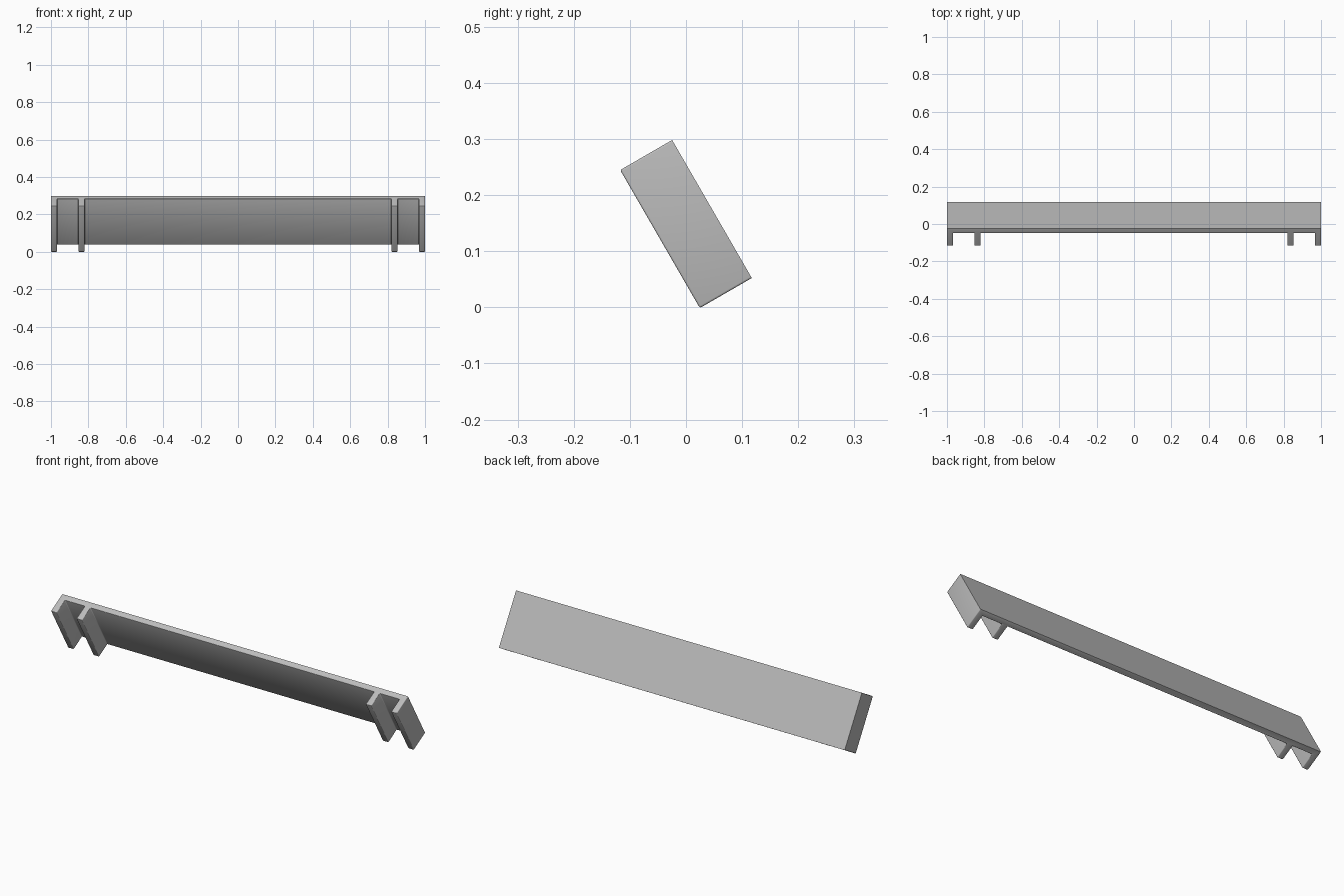
import bpy, bmesh, math
from mathutils import Matrix

if "Cube" in bpy.data.objects:
    bpy.data.objects.remove(bpy.data.objects["Cube"], do_unlink=True)

LENGTH, DEPTH, SLAB = 0.284, 0.107, 0.028
BEVEL = 0.0035

grey = bpy.data.materials.new("plain grey")
grey.use_nodes = True
colour = (0.5, 0.5, 0.5, 1)
grey.diffuse_color = colour
grey.node_tree.nodes["Principled BSDF"].inputs["Base Color"].default_value = colour

# Cross-section of the right half: slab at the back, two ribs to the front
back, inner, front = DEPTH / 2, DEPTH / 2 - SLAB, -DEPTH / 2
half = [(1, back), (1, front), (0.967, front), (0.967, inner),
        (0.853, inner), (0.853, front), (0.82, front), (0.82, inner)]
profile = half + [(-x, y) for x, y in reversed(half)]

# Extrude the section along its height
bm = bmesh.new()
base = bm.faces.new([bm.verts.new((x, y, -LENGTH / 2)) for x, y in profile])
top = bmesh.ops.extrude_face_region(bm, geom=[base])
bmesh.ops.translate(bm, vec=(0, 0, LENGTH),
                    verts=[g for g in top["geom"] if isinstance(g, bmesh.types.BMVert)])
bmesh.ops.recalc_face_normals(bm, faces=bm.faces)

# Soften every edge except the crisp outline of the back face
edges = [e for e in bm.edges if not all(v.co.y > back - 0.001 for v in e.verts)]
bmesh.ops.bevel(bm, geom=edges, offset=BEVEL, segments=3, profile=0.5,
                affect='EDGES', clamp_overlap=True)

# Lean the bracket towards the front and rest it on the ground
bmesh.ops.rotate(bm, cent=(0, 0, 0), matrix=Matrix.Rotation(math.radians(30), 3, 'X'),
                 verts=bm.verts)
lowest = min(v.co.z for v in bm.verts)
bmesh.ops.translate(bm, vec=(0, 0, -lowest), verts=bm.verts)

mesh = bpy.data.meshes.new("ribbed_panel")
bm.to_mesh(mesh)
bm.free()
mesh.materials.append(grey)
panel = bpy.data.objects.new("ribbed_panel", mesh)
bpy.context.collection.objects.link(panel)

bpy.context.view_layer.objects.active = panel
panel.select_set(True)
bpy.ops.object.shade_smooth_by_angle(angle=math.radians(35))
